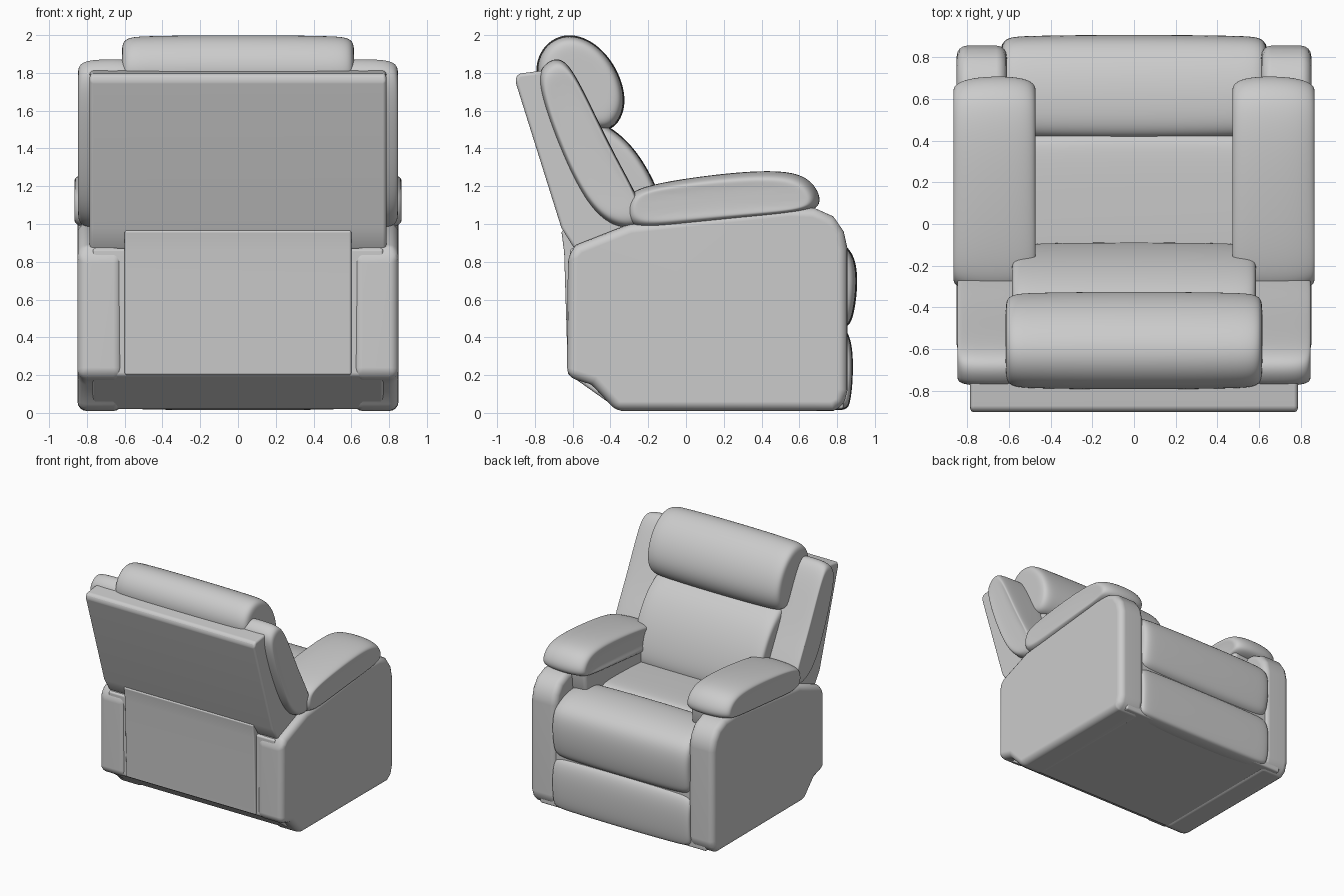
import bpy, bmesh

def make(name, rings):
    """Skin a list of equal-length rings and cap both ends."""
    bm = bmesh.new()
    vs = [[bm.verts.new(p) for p in r] for r in rings]
    n = len(vs[0])
    for a, b in zip(vs, vs[1:]):
        for i in range(n):
            j = (i + 1) % n
            bm.faces.new((a[i], a[j], b[j], b[i]))
    bm.faces.new(vs[0])
    bm.faces.new(vs[-1])
    bmesh.ops.recalc_face_normals(bm, faces=bm.faces)
    me = bpy.data.meshes.new(name)
    bm.to_mesh(me)
    bm.free()
    ob = bpy.data.objects.new(name, me)
    bpy.context.collection.objects.link(ob)
    for p in me.polygons:
        p.use_smooth = True
    return ob

def mirror(ob):
    m = ob.modifiers.new("mirror", 'MIRROR')
    m.use_mirror_merge = False

def slab(name, profile, x0, x1, bevel, both=False):
    """Side (y, z) profile extruded along x with rounded edges."""
    ob = make(name, [[(x, y, z) for y, z in profile] for x in (x0, x1)])
    b = ob.modifiers.new("bevel", 'BEVEL')
    b.width, b.segments, b.limit_method = bevel, 4, 'ANGLE'
    b.angle_limit = 0.6
    w = ob.modifiers.new("normals", 'WEIGHTED_NORMAL')
    w.keep_sharp = True
    if both:
        mirror(ob)
    return ob

def cushion(name, profile, stations, both=False, ky=1.0):
    """Stuffed pad: (y, z) profile scaled at each x station, then subdivided.
    ky reduces how much the length (y) follows the scale."""
    cy = sum(p[0] for p in profile) / len(profile)
    cz = sum(p[1] for p in profile) / len(profile)
    ob = make(name, [[(x, cy + (y - cy) * (1 - (1 - s) * ky), cz + (z - cz) * s)
                      for y, z in profile] for x, s in stations])
    m = ob.modifiers.new("subdivision", 'SUBSURF')
    m.levels = m.render_levels = 3
    if both:
        mirror(ob)
    return ob

def wide(h):
    """Stations for a full-width cushion of half width h."""
    half = [(h, 0.55), (h, 0.86), (h - 0.04, 0.98), (h - 0.14, 1.0), (h * 0.35, 1.02)]
    return [(-x, s) for x, s in half] + [(x, s) for x, s in reversed(half)]

# Base body with the slanted underside at the back
slab("base", [(-0.615, 0.2), (-0.36, 0.02), (0.835, 0.02),
              (0.835, 0.8), (-0.3, 0.87), (-0.615, 0.87)], -0.77, 0.77, 0.015)

# Side arm panels
slab("arm_panel", [(-0.63, 0.19), (-0.5, 0.15), (-0.37, 0.01), (0.78, 0.01), (0.835, 0.04),
                   (0.855, 0.12), (0.855, 0.87), (0.835, 0.96), (0.78, 1.04), (0.68, 1.085),
                   (0.55, 1.09), (-0.3, 1.0), (-0.58, 0.89), (-0.625, 0.84)],
     0.61, 0.85, 0.05, True)

# Inner arm padding below the armrests
slab("arm_inner", [(-0.28, 0.7), (0.5, 0.7), (0.62, 0.9), (0.64, 1.1), (0.3, 1.15), (-0.2, 1.1)],
     0.485, 0.70, 0.03, True)

# Padded armrests
cushion("armrest_pad", [(-0.34, 1.0), (-0.33, 1.14), (-0.24, 1.20), (0.05, 1.25), (0.38, 1.285),
                        (0.6, 1.275), (0.69, 1.20), (0.72, 1.11), (0.66, 1.055), (0.3, 1.02),
                        (-0.05, 0.98), (-0.25, 0.96)],
        [(0.485, 0.45), (0.465, 0.72), (0.49, 0.9), (0.56, 0.99), (0.66, 1.01),
         (0.76, 0.98), (0.835, 0.89), (0.872, 0.74), (0.86, 0.5)], True, 0.4)

# Seat cushion
cushion("seat_cushion", [(-0.3, 0.7), (-0.3, 0.9), (-0.1, 0.92), (0.15, 0.93), (0.36, 0.935),
                         (0.45, 0.91), (0.45, 0.7)], wide(0.62))

# Front roll of the seat and footrest panel
cushion("seat_front_roll", [(0.42, 0.55), (0.40, 0.85), (0.43, 0.94), (0.55, 0.965), (0.72, 0.95),
                            (0.85, 0.89), (0.90, 0.80), (0.905, 0.66), (0.885, 0.52),
                            (0.85, 0.43), (0.6, 0.42)], wide(0.635))
cushion("footrest_panel", [(0.6, 0.03), (0.6, 0.46), (0.81, 0.47), (0.865, 0.42), (0.885, 0.3),
                           (0.88, 0.14), (0.865, 0.04), (0.84, 0.01)], wide(0.635))

# Reclined back shell
slab("back_shell", [(-0.585, 0.86), (-0.66, 0.98), (-0.905, 1.76), (-0.89, 1.795), (-0.74, 1.815),
                    (-0.28, 0.9)], -0.785, 0.785, 0.02)

# Central lower back panel joining shell and base
slab("back_lower_panel", [(-0.4, 0.22), (-0.625, 0.2), (-0.645, 0.85), (-0.66, 0.965),
                          (-0.4, 0.99)], -0.6, 0.6, 0.012)

# Side wings of the backrest
cushion("back_wing", [(-0.80, 1.77), (-0.75, 1.85), (-0.68, 1.885), (-0.61, 1.84), (-0.5, 1.62),
                      (-0.38, 1.37), (-0.24, 1.12), (-0.2, 0.98), (-0.36, 0.96),
                      (-0.52, 1.08), (-0.68, 1.42)],
        [(0.54, 0.8), (0.54, 0.95), (0.58, 1.0), (0.70, 1.0), (0.79, 0.99),
         (0.84, 0.94), (0.85, 0.84), (0.84, 0.6)], True)

# Lumbar cushion
cushion("back_cushion", [(-0.62, 1.52), (-0.50, 1.56), (-0.40, 1.51), (-0.29, 1.42), (-0.19, 1.27),
                         (-0.12, 1.10), (-0.08, 0.93), (-0.12, 0.84), (-0.3, 0.84),
                         (-0.48, 1.15)], wide(0.585))

# Headrest pillow
cushion("headrest", [(-0.80, 1.77), (-0.78, 1.90), (-0.70, 1.985), (-0.59, 2.005), (-0.47, 1.95),
                     (-0.37, 1.83), (-0.32, 1.68), (-0.34, 1.56), (-0.42, 1.48),
                     (-0.56, 1.53), (-0.70, 1.64)], wide(0.615))
